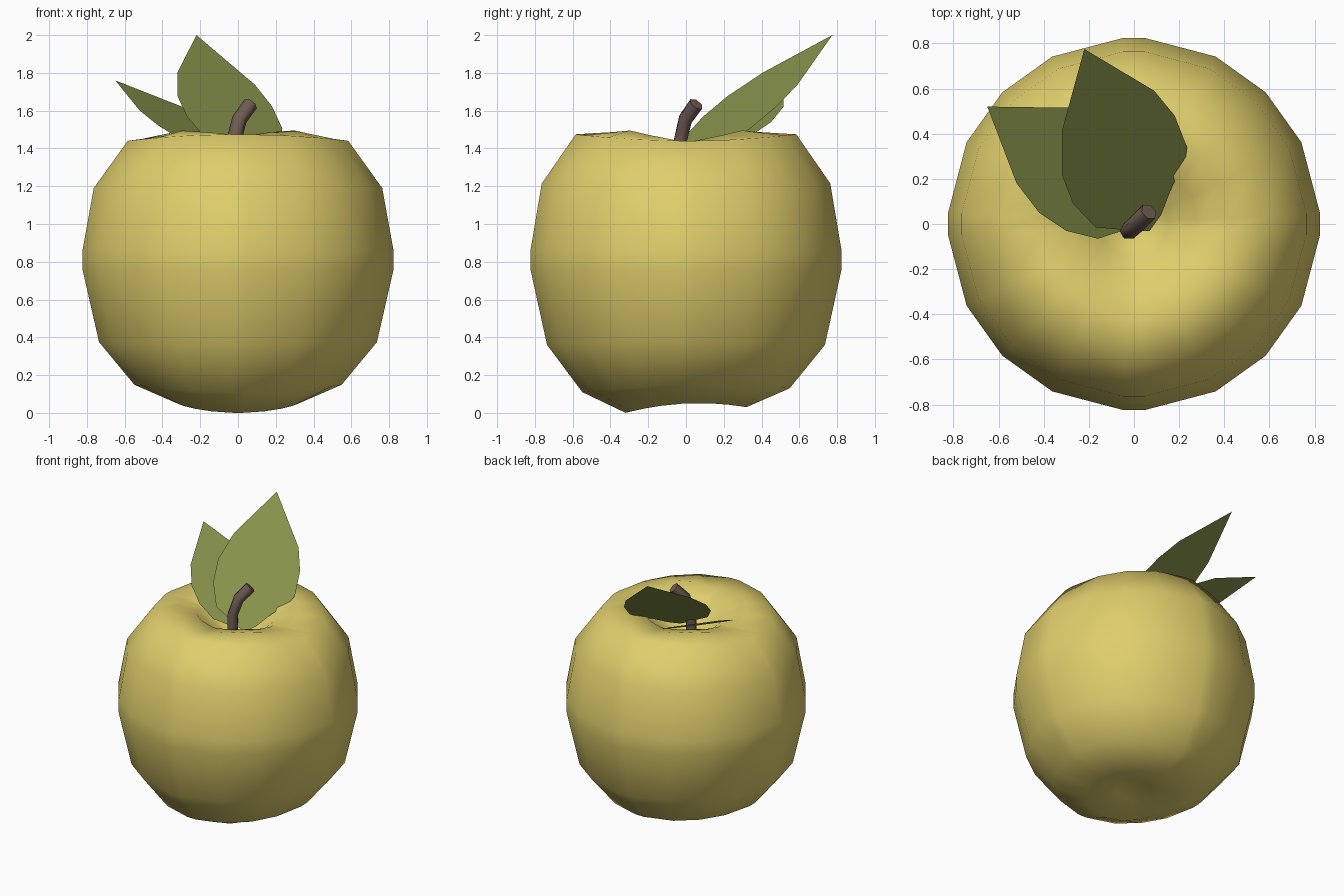
import bpy, bmesh
from math import sin, cos, pi, radians
from mathutils import Vector

if "Cube" in bpy.data.objects:
    bpy.data.objects.remove(bpy.data.objects["Cube"])


def finish(name, bm, color, smooth=True):
    me = bpy.data.meshes.new(name)
    bm.to_mesh(me)
    bm.free()
    mat = bpy.data.materials.new(name + "_color")
    mat.diffuse_color = (*color, 1)
    mat.use_nodes = True
    mat.node_tree.nodes["Principled BSDF"].inputs["Base Color"].default_value = mat.diffuse_color
    me.materials.append(mat)
    for p in me.polygons:
        p.use_smooth = smooth
    ob = bpy.data.objects.new(name, me)
    bpy.context.collection.objects.link(ob)
    return ob


def loft(name, rings, color):
    """Skin a list of equal-length point rings and cap both ends."""
    bm = bmesh.new()
    vs = [[bm.verts.new(p) for p in ring] for ring in rings]
    n = len(vs[0])
    for a, b in zip(vs, vs[1:]):
        for i in range(n):
            j = (i + 1) % n
            bm.faces.new((a[i], a[j], b[j], b[i]))
    bm.faces.new(vs[0])
    bm.faces.new(vs[-1])
    bmesh.ops.recalc_face_normals(bm, faces=bm.faces)
    return finish(name, bm, color)


# Fruit body: radius, height, then lobes (sin^2, sin^2 of double angle, sin)
profile = [
    (0.05, 1.25, 0, 0, 0),
    (0.15, 1.31, 0, 0, 0),
    (0.28, 1.42, 0.02, 0.02, 0),
    (0.42, 1.435, 0.03, 0.045, 0),
    (0.585, 1.44, 0.035, 0, 0),
    (0.765, 1.19, 0.025, 0, 0),
    (0.825, 0.86, 0, 0, 0),
    (0.825, 0.76, 0, 0, 0),
    (0.737, 0.375, -0.015, 0, 0),
    (0.55, 0.15, -0.03, 0, 0.01),
    (0.32, 0.05, -0.035, 0, 0.015),
    (0.12, 0.07, 0, 0, 0),
    (0.04, 0.08, 0, 0, 0),
]
angles = [radians(q * 90 + a) for q in range(4) for a in (3.5, 26, 45, 64, 86.5)]
loft("fruit_body",
     [[(r * cos(t), r * sin(t),
        z + a * sin(t) ** 2 + b * sin(2 * t) ** 2 + c * sin(t)) for t in angles]
      for r, z, a, b, c in profile], (0.74, 0.62, 0.15))

# Bent six-sided stem
path = [Vector(p) for p in ((-0.025, -0.03, 1.2), (-0.022, -0.03, 1.44),
                            (0.008, -0.003, 1.555), (0.066, 0.054, 1.635))]
stem = []
for i, p in enumerate(path):
    d = (path[min(i + 1, 3)] - path[max(i - 1, 0)]).normalized()
    u = d.cross(Vector((0, 1, 0))).normalized()
    v = d.cross(u)
    stem.append([p + 0.04 * (u * cos(k * pi / 3) + v * sin(k * pi / 3)) for k in range(6)])
ob = loft("stem", stem, (0.16, 0.105, 0.085))
for poly in ob.data.polygons[-2:]:
    poly.use_smooth = False


# Flat leaves: plan outline laid on a tilted plane z = a + bx + cy
def leaf(name, outline, a, b, c, color):
    bm = bmesh.new()
    f = bm.faces.new([bm.verts.new((x, y, a + b * x + c * y)) for x, y in outline])
    f.normal_update()
    if f.normal.z < 0:
        f.normal_flip()
    finish(name, bm, color, False)


leaf("large_leaf",
     [(-0.22, 0.775), (-0.32, 0.41), (-0.32, 0.22), (-0.27, 0.09), (-0.17, -0.015),
      (0.0, -0.03), (0.07, -0.03), (0.12, 0.04), (0.17, 0.17), (0.225, 0.26),
      (0.235, 0.34), (0.18, 0.48), (0.09, 0.59)],
     1.386, -0.453, 0.664, (0.235, 0.285, 0.07))
leaf("small_leaf",
     [(-0.65, 0.52), (-0.52, 0.18), (-0.42, 0.05), (-0.3, -0.03), (-0.16, -0.065),
      (-0.02, -0.02), (0.03, 0.08), (0.02, 0.2), (-0.03, 0.33), (-0.14, 0.45),
      (-0.29, 0.515)],
     1.34, -0.389, 0.322, (0.235, 0.285, 0.07))
